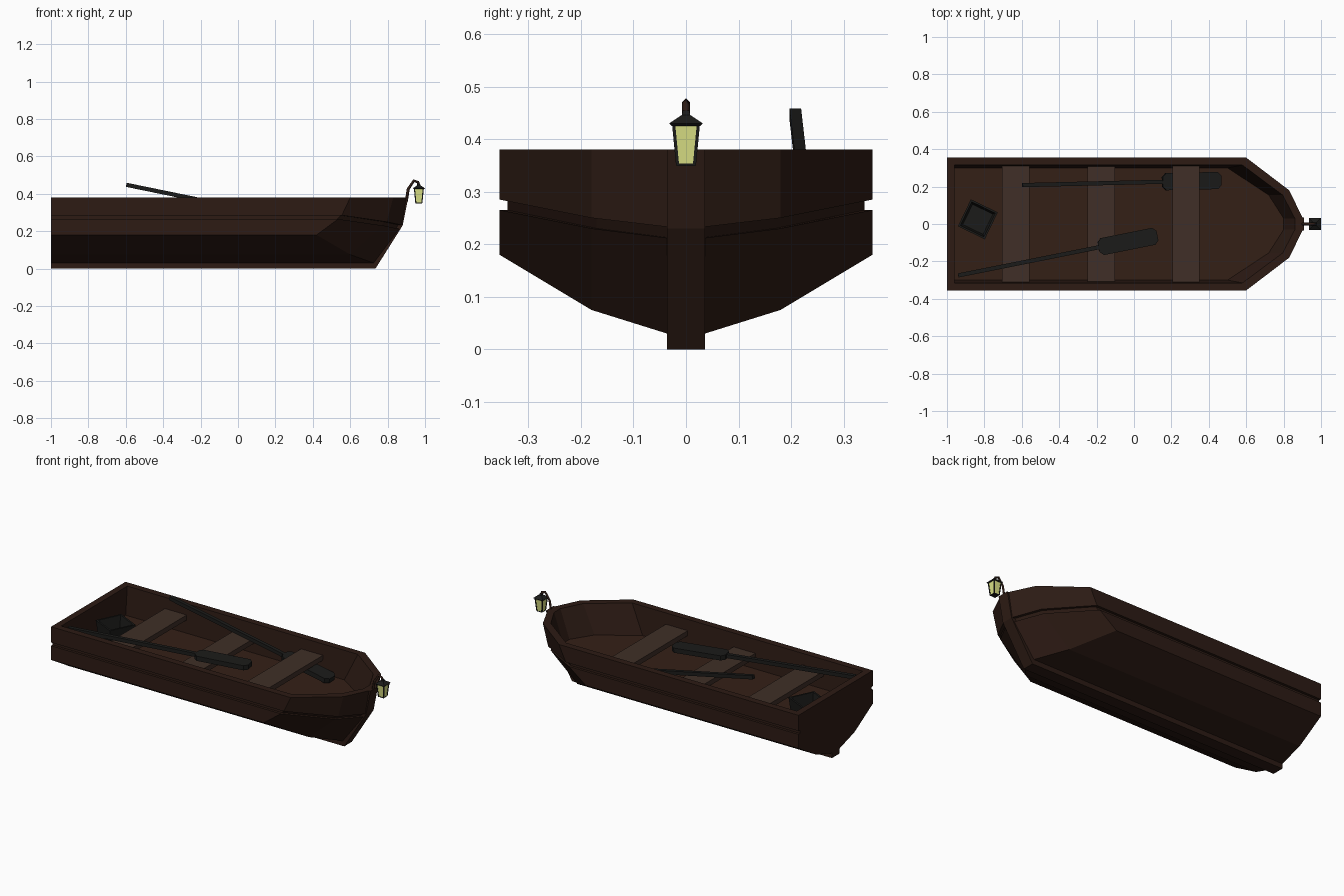
import bpy, bmesh
from mathutils import Vector, Matrix

if "Cube" in bpy.data.objects:
    bpy.data.objects.remove(bpy.data.objects["Cube"])


def material(name, rgb):
    m = bpy.data.materials.new(name)
    m.diffuse_color = (*rgb, 1)
    m.use_nodes = True
    m.node_tree.nodes["Principled BSDF"].inputs["Base Color"].default_value = m.diffuse_color
    return m


WOOD = material("dark_wood", (0.026, 0.011, 0.007))
FLOOR = material("floor_wood", (0.034, 0.014, 0.008))
SEAT = material("seat_wood", (0.05, 0.028, 0.02))
BLACK = material("black_paint", (0.011, 0.011, 0.010))
GLOW = material("lamp_glass", (0.72, 0.76, 0.24))


def finish(name, bm, *mats):
    bmesh.ops.remove_doubles(bm, verts=bm.verts, dist=1e-5)
    bmesh.ops.recalc_face_normals(bm, faces=bm.faces)
    me = bpy.data.meshes.new(name)
    bm.to_mesh(me)
    bm.free()
    for m in mats:
        me.materials.append(m)
    ob = bpy.data.objects.new(name, me)
    bpy.context.collection.objects.link(ob)
    return ob


def loft(bm, rings):
    """Bridge closed rings of points; returns the vertex rings."""
    rows = [[bm.verts.new(p) for p in r] for r in rings]
    for a, b in zip(rows, rows[1:]):
        n = len(a)
        for i in range(n):
            bm.faces.new((a[i], a[(i + 1) % n], b[(i + 1) % n], b[i]))
    return rows


def solid(name, rings, mat, matrix=Matrix(), caps=True):
    bm = bmesh.new()
    rows = loft(bm, [[matrix @ Vector(p) for p in r] for r in rings])
    if caps:
        bm.faces.new(rows[0])
        bm.faces.new(rows[-1])
    return finish(name, bm, mat)


def prism(name, outline, z0, z1, mat, matrix=Matrix()):
    return solid(name, [[(x, y, z) for x, y in outline] for z in (z0, z1)], mat, matrix)


def square(h, z, hy=None):
    hy = hy or h
    return [(-h, -hy, z), (h, -hy, z), (h, hy, z), (-h, hy, z)]


# Hull: each row lists stern, shoulder, bow and stem points of one side
rows = [
    [(-.96, .30, .21), (.50, .30, .21), (.72, .155, .21), (.80, .03, .21)],       # floor
    [(-.96, .315, .38), (.58, .315, .38), (.795, .155, .38), (.86, .03, .38)],    # inner rim
    [(-1, .355, .38), (.60, .355, .38), (.83, .18, .38), (.90, .036, .38)],       # outer rim
    [(-1, .355, .285), (.555, .355, .285), (.795, .18, .25), (.875, .036, .233)],
    [(-1, .34, .285), (.55, .34, .285), (.782, .17, .25), (.86, .03, .233)],      # groove
    [(-1, .34, .265), (.53, .34, .265), (.765, .17, .23), (.847, .03, .212)],
    [(-1, .355, .265), (.535, .355, .265), (.778, .18, .23), (.862, .036, .212)],
    [(-1, .355, .18), (.42, .355, .18), (.60, .18, .075), (.725, .036, .03)],     # chine
    [(-1, .18, .075), (.60, .18, .075), (.60, .18, .075), (.725, .036, .03)],
    [(-1, .036, .03), (.725, .036, .03), (.725, .036, .03), (.725, .036, .03)],   # keel line
]
bm = bmesh.new()
rings = loft(bm, [r + [(x, -y, z) for x, y, z in reversed(r)] for r in rows])
floor = bm.faces.new(rings[0])
floor.material_index = 1
bm.faces.new([rings[-1][i] for i in (0, 1, 6, 7)])
finish("hull", bm, WOOD, FLOOR)

# Keel and stem post as one side profile, extruded across the boat
profile = [(-1, 0), (.735, 0), (.88, .23), (.91, .38), (.86, .38), (.84, .24), (.70, .04), (-1, .04)]
solid("keel_and_stem", [[(x, y, z) for x, z in profile] for y in (-.036, .036)], WOOD)

# Seats
for i, (x, top) in enumerate([(-.632, .315), (-.175, .30), (.278, .315)]):
    solid(f"seat_{i + 1}", [square(.073, top - .03, .313), square(.073, top, .313)],
          SEAT, Matrix.Translation((x, 0, 0)))


# Oars: square shaft and flat chamfered blade, laid along grip -> tip
def oar(name, grip, tip, blade_len=.32):
    grip, tip = Vector(grip), Vector(tip)
    ax = (tip - grip).normalized()
    ay = Vector((0, 0, 1)).cross(ax).normalized()
    az = ax.cross(ay)
    M = Matrix.Translation(grip) @ Matrix((ax, ay, az)).transposed().to_4x4()
    L = (tip - grip).length
    b, w, c = L - blade_len, .046, .02
    prism(name + "_shaft", [(0, -.011), (b + .05, -.011), (b + .05, .011), (0, .011)],
          -.011, .011, BLACK, M)
    prism(name + "_blade", [(b, -w + c), (b + c, -w), (L - c, -w), (L, -w + c),
                            (L, w - c), (L - c, w), (b + c, w), (b, w - c)],
          -.014, .014, BLACK, M)


oar("oar_left", (-.597, .208, .448), (.465, .233, .23))
oar("oar_right", (-.94, -.275, .355), (.125, -.062, .335))

# Open square bucket near the stern
solid("bucket", [square(.07, .215), square(.07, .21), square(.08, .305), square(.07, .305), square(.06, .225)],
      BLACK, Matrix.Translation((-.835, .025, 0)) @ Matrix.Rotation(-.45, 4, 'Z'))

# Lantern hook
cu = bpy.data.curves.new("lantern_hook", 'CURVE')
cu.dimensions = '3D'
cu.bevel_depth = .008
cu.bevel_resolution = 0
cu.use_fill_caps = True
path = [(.90, 0, .36), (.91, 0, .425), (.94, 0, .47), (.962, 0, .462), (.967, 0, .44)]
sp = cu.splines.new('POLY')
sp.points.add(len(path) - 1)
for p, co in zip(sp.points, path):
    p.co = (*co, 1)
cu.materials.append(WOOD)
bpy.context.collection.objects.link(bpy.data.objects.new("lantern_hook", cu))

# Lantern: tapered glass, corner bars and pyramid roof
T = Matrix.Translation((.967, 0, 0))
solid("lantern_glass", [square(.017, .352), square(.024, .428)], GLOW, T)
solid("lantern_base", [square(.017, .349), square(.018, .354)], BLACK, T)
solid("lantern_roof", [square(.027, .425), square(.032, .43), square(.008, .446), square(.006, .455)], BLACK, T)
for sx in (-1, 1):
    for sy in (-1, 1):
        bar = [[(x + sx * h, y + sy * h, z) for x, y, z in square(.003, z)]
               for h, z in ((.016, .35), (.0235, .428))]
        solid("lantern_bar", bar, BLACK, T)
